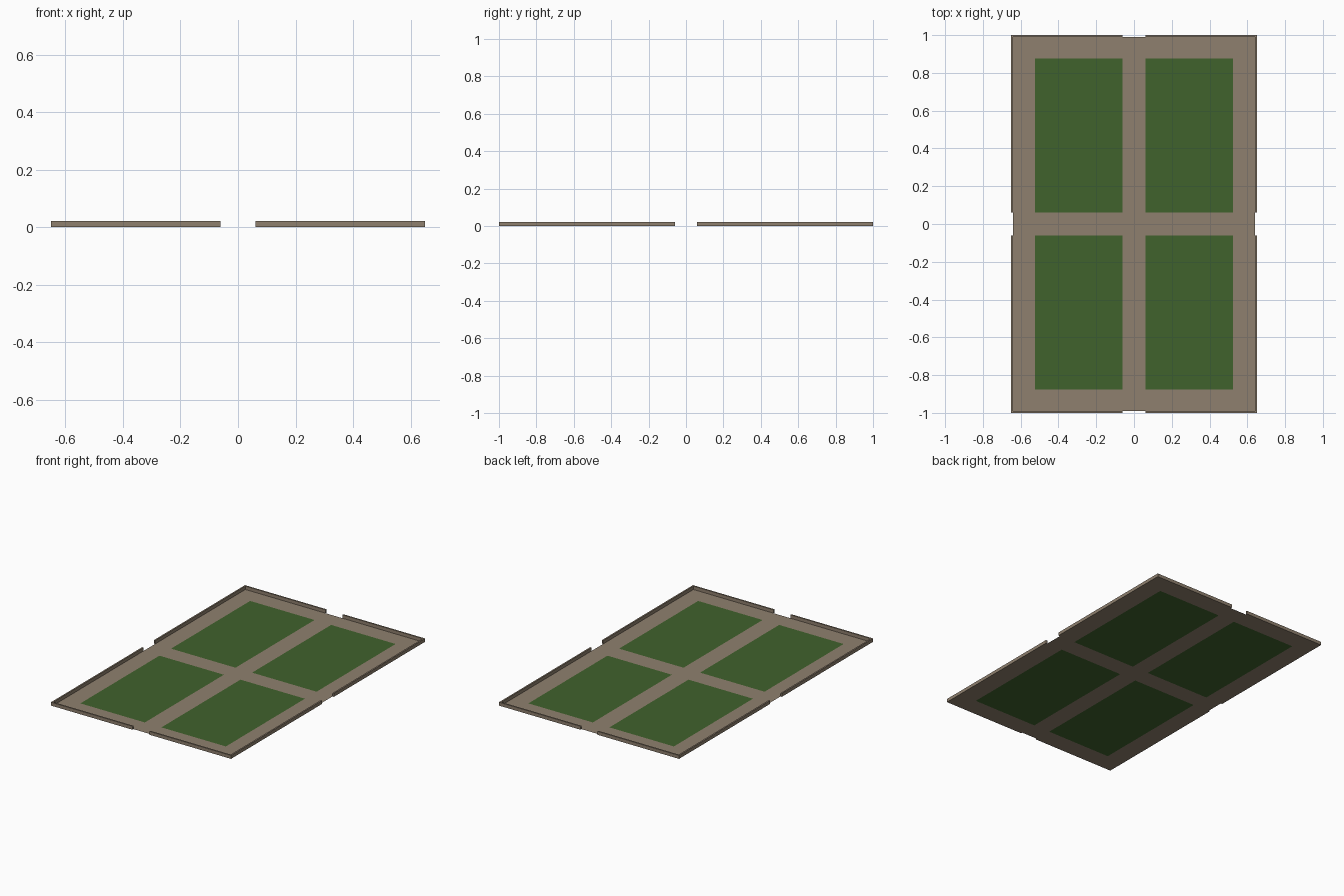
import bpy, bmesh

if "Cube" in bpy.data.objects:
    bpy.data.objects.remove(bpy.data.objects["Cube"])

def material(name, rgb):
    lin = [(c / 255 / 12.92) if c / 255 <= 0.04045 else ((c / 255 + 0.055) / 1.055) ** 2.4 for c in rgb]
    m = bpy.data.materials.new(name)
    m.diffuse_color = (*lin, 1)
    m.use_nodes = True
    m.node_tree.nodes["Principled BSDF"].inputs["Base Color"].default_value = m.diffuse_color
    return m

path_mat = material("path tan", (143, 128, 110))
grass_mat = material("grass green", (64, 98, 44))

def finish(name, bm, mats):
    me = bpy.data.meshes.new(name)
    bm.to_mesh(me)
    bm.free()
    for m in mats:
        me.materials.append(m)
    ob = bpy.data.objects.new(name, me)
    bpy.context.collection.objects.link(ob)
    return ob

# Flat ground: a grid of cells, lawns are the cells between the paths
W, D, T, H, GAP = 0.65, 1.0, 0.01, 0.022, 0.06
xs = [-W + T, -0.525, -GAP, GAP, 0.525, W - T]
ys = [-D + T, -0.875, -GAP, GAP, 0.875, D - T]
bm = bmesh.new()
grid = [[bm.verts.new((x, y, 0)) for y in ys] for x in xs]
for i in range(5):
    for j in range(5):
        f = bm.faces.new((grid[i][j], grid[i + 1][j], grid[i + 1][j + 1], grid[i][j + 1]))
        f.material_index = 1 if i in (1, 3) and j in (1, 3) else 0
finish("garden_ground", bm, [path_mat, grass_mat])

# Low L-shaped corner walls, leaving an opening in the middle of each side
for sx, nx in ((-1, "left"), (1, "right")):
    for sy, ny in ((-1, "front"), (1, "back")):
        outline = [(W, GAP), (W, D), (GAP, D), (GAP, D - T), (W - T, D - T), (W - T, GAP)]
        bm = bmesh.new()
        base = bm.faces.new([bm.verts.new((sx * x, sy * y, 0)) for x, y in outline])
        up = bmesh.ops.extrude_face_region(bm, geom=[base])["geom"]
        bmesh.ops.translate(bm, vec=(0, 0, H), verts=[v for v in up if isinstance(v, bmesh.types.BMVert)])
        if base.is_valid and len([f for f in bm.faces if all(v.co.z < 1e-6 for v in f.verts)]) == 0:
            bm.faces.new(base.verts)
        bmesh.ops.recalc_face_normals(bm, faces=bm.faces[:])
        finish(f"{ny}_{nx}_wall", bm, [path_mat])
